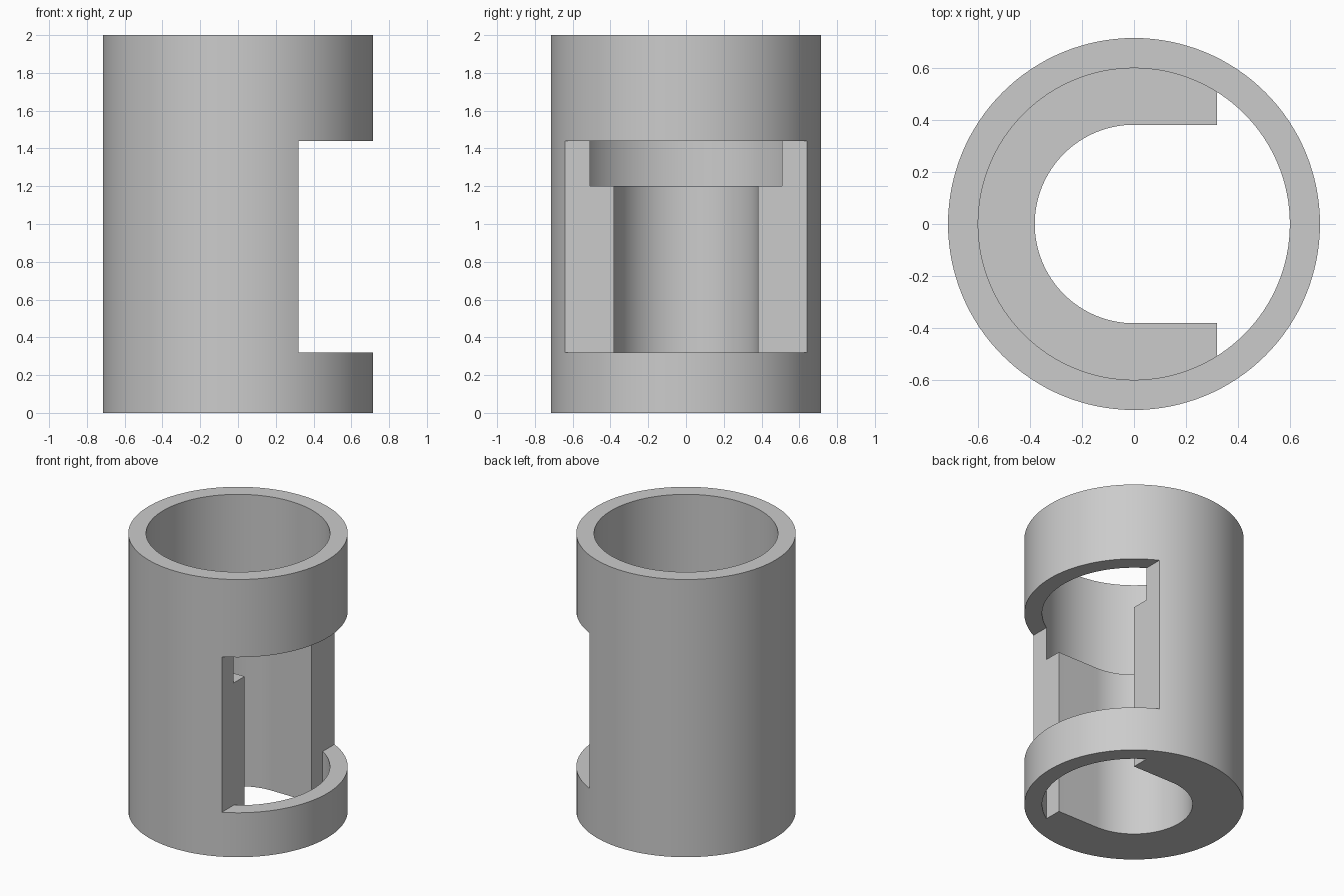
import bpy
import bmesh
import math

if "Cube" in bpy.data.objects:
    bpy.data.objects.remove(bpy.data.objects["Cube"], do_unlink=True)

HEIGHT, OUTER, BORE, SLOT = 2.0, 0.716, 0.6, 0.382
FLOOR = 1.2                      # bottom of the wide bore
FLAT = 0.32                      # x of the flat side cut
WIN_LOW, WIN_HIGH = 0.32, 1.44   # height range of the side window
SEG = 128

grey = bpy.data.materials.new("light_grey")
grey.use_nodes = True
colour = (0.6, 0.6, 0.6, 1)
grey.diffuse_color = colour
grey.node_tree.nodes["Principled BSDF"].inputs["Base Color"].default_value = colour


def prism(name, outline, z0, z1, keep_from=None):
    """Extrude a plan outline; optionally keep only the part beyond an x."""
    bm = bmesh.new()
    base = bm.faces.new([bm.verts.new((x, y, z0)) for x, y in outline])
    top = bmesh.ops.extrude_face_region(bm, geom=[base])["geom"]
    bmesh.ops.translate(bm, vec=(0, 0, z1 - z0),
                        verts=[v for v in top if isinstance(v, bmesh.types.BMVert)])
    if keep_from is not None:
        bmesh.ops.bisect_plane(bm, geom=bm.verts[:] + bm.edges[:] + bm.faces[:],
                               plane_co=(keep_from, 0, 0), plane_no=(1, 0, 0),
                               clear_inner=True)
        bmesh.ops.holes_fill(bm, edges=[e for e in bm.edges if e.is_boundary])
    bmesh.ops.recalc_face_normals(bm, faces=bm.faces)
    mesh = bpy.data.meshes.new(name)
    bm.to_mesh(mesh)
    bm.free()
    mesh.materials.append(grey)
    obj = bpy.data.objects.new(name, mesh)
    bpy.context.collection.objects.link(obj)
    return obj


def arc(radius, start, end, steps):
    angles = [start + (end - start) * i / steps for i in range(steps + 1)]
    return [(radius * math.cos(a), radius * math.sin(a)) for a in angles]


def circle(radius):
    return arc(radius, 0, math.tau, SEG)[:-1]


sleeve = prism("sleeve", circle(OUTER), 0, HEIGHT)

# Cutters: wide upper bore, narrow U slot, side window, lower ring opening
slot_outline = arc(SLOT, math.pi / 2, math.pi * 1.5, SEG // 2) + [(0.4, -SLOT), (0.4, SLOT)]
window_outline = [(FLAT, -1), (1, -1), (1, 1), (FLAT, 1)]
cutters = [
    prism("upper_bore_cutter", circle(BORE), FLOOR, HEIGHT + 0.1),
    prism("slot_cutter", slot_outline, -0.1, FLOOR + 0.1),
    prism("window_cutter", window_outline, WIN_LOW, WIN_HIGH),
    prism("ring_opening_cutter", circle(BORE), -0.1, WIN_LOW + 0.1, keep_from=FLAT),
]

bpy.ops.object.select_all(action="DESELECT")
bpy.context.view_layer.objects.active = sleeve
sleeve.select_set(True)
for cutter in cutters:
    cutter.hide_render = True
    mod = sleeve.modifiers.new(cutter.name, "BOOLEAN")
    mod.operation = "DIFFERENCE"
    mod.solver = "EXACT"
    mod.object = cutter
    bpy.ops.object.modifier_apply(modifier=mod.name)
    bpy.data.objects.remove(cutter, do_unlink=True)

# Smooth walls with crisp rims
bpy.ops.object.shade_smooth_by_angle(angle=math.radians(30))
